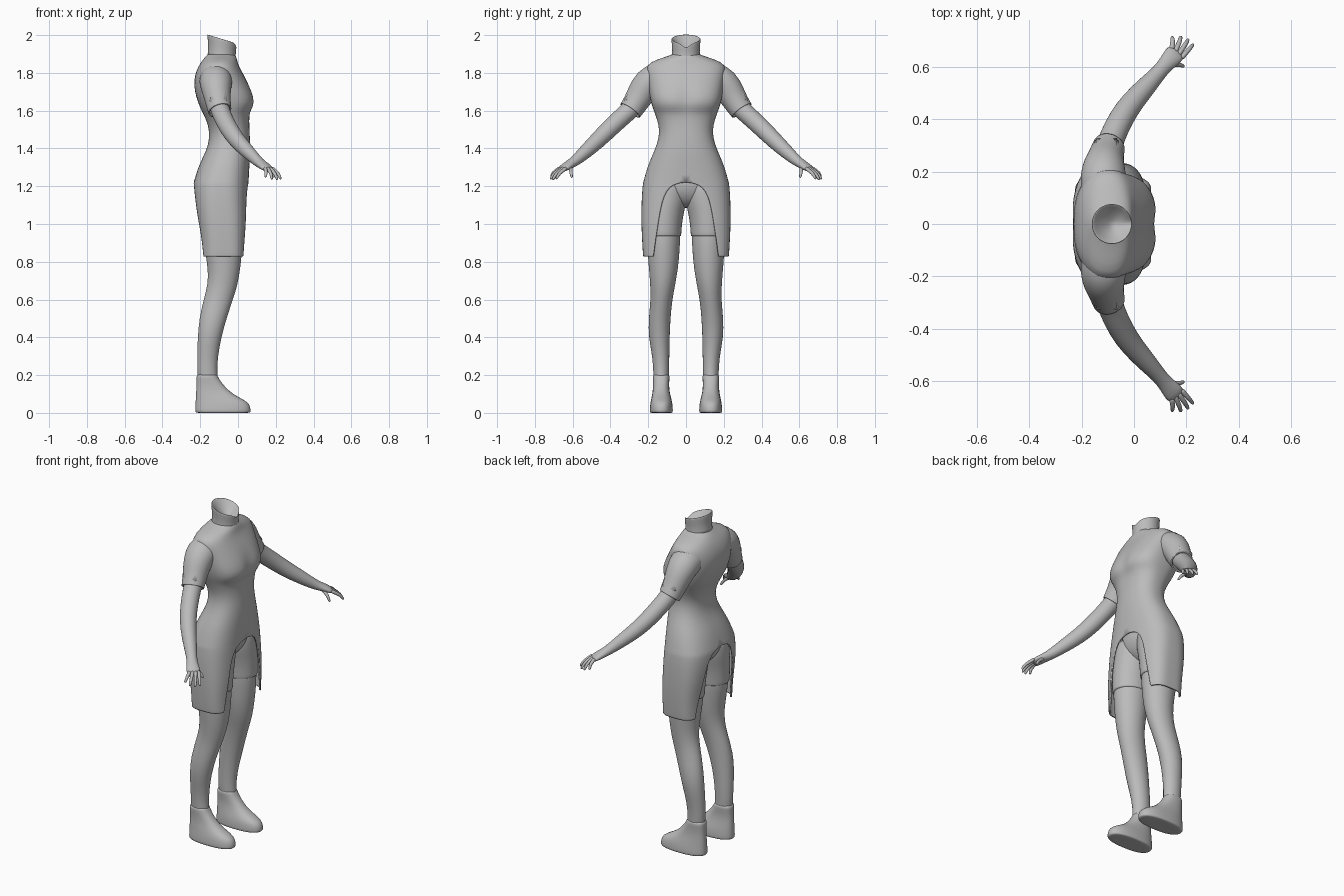
import bpy, bmesh, math
from mathutils import Vector

grey = bpy.data.materials.new("plain grey")
grey.diffuse_color = (0.5, 0.5, 0.5, 1)


def finish(ob, mirror=True, sub=1, thick=0):
    ob.data.materials.append(grey)
    for p in ob.data.polygons:
        p.use_smooth = True
    if mirror:
        m = ob.modifiers.new("mirror", 'MIRROR')
        m.use_axis = (False, True, False)
    if sub:
        s = ob.modifiers.new("smooth", 'SUBSURF')
        s.levels = s.render_levels = sub
    if thick:
        t = ob.modifiers.new("thickness", 'SOLIDIFY')
        t.thickness, t.offset = thick, 0


def loft(name, rings, closed=True, caps=True, **kw):
    """Skin a list of point rings."""
    bm = bmesh.new()
    rows = [[bm.verts.new(p) for p in r] for r in rings]
    n = len(rows[0])
    for a, b in zip(rows, rows[1:]):
        for i in range(n if closed else n - 1):
            j = (i + 1) % n
            bm.faces.new((a[i], a[j], b[j], b[i]))
    if caps and closed:
        bm.faces.new(rows[0][::-1])
        bm.faces.new(rows[-1])
    bmesh.ops.recalc_face_normals(bm, faces=bm.faces)
    me = bpy.data.meshes.new(name)
    bm.to_mesh(me)
    bm.free()
    ob = bpy.data.objects.new(name, me)
    bpy.context.collection.objects.link(ob)
    finish(ob, **kw)
    return ob


def spow(v, e):
    return math.copysign(abs(v) ** e, v)


def oval(z, x0, x1, y0, y1, n=2.0, seg=20):
    """Horizontal superellipse ring."""
    pts = []
    for i in range(seg):
        t = 2 * math.pi * i / seg
        pts.append(((x0 + x1) / 2 + (x1 - x0) / 2 * spow(math.cos(t), 2 / n),
                    (y0 + y1) / 2 + (y1 - y0) / 2 * spow(math.sin(t), 2 / n), z))
    return pts


def tube(name, path, seg=14, **kw):
    """Tube along (x, y, z, side radius, up radius) points."""
    pts = [Vector(p[:3]) for p in path]
    rings = []
    for i, p in enumerate(path):
        d = (pts[min(i + 1, len(pts) - 1)] - pts[max(i - 1, 0)]).normalized()
        side = d.cross(Vector((0, 0, 1))).normalized()
        up = side.cross(d)
        rings.append([pts[i] + side * p[3] * math.cos(a) + up * p[-1] * math.sin(a)
                      for a in (2 * math.pi * k / seg for k in range(seg))])
    return loft(name, rings, **kw)


# Dress: z, back x, front x, half width, squareness, half width of the leg opening
dress_rows = [
    (.828, -.195, .040, .222, 3.6, .172), (.84, -.195, .040, .224, 3.6, .171),
    (.92, -.200, .043, .229, 3.4, .160), (1.0, -.213, .048, .232, 3.2, .148),
    (1.08, -.226, .049, .232, 3.0, .135), (1.15, -.232, .050, .230, 2.8, .117),
    (1.195, -.233, .051, .226, 2.7, .088), (1.215, -.232, .052, .224, 2.6, .050),
    (1.222, -.230, .052, .222, 2.6, 0), (1.30, -.207, .056, .201, 2.4, 0),
    (1.36, -.178, .060, .176, 2.3, 0), (1.42, -.152, .061, .149, 2.3, 0),
    (1.49, -.146, .057, .134, 2.3, 0), (1.55, -.163, .055, .148, 2.4, 0),
    (1.595, -.186, .060, .164, 2.5, 0), (1.625, -.200, .083, .176, 2.7, 0),
    (1.67, -.217, .084, .187, 2.7, 0), (1.73, -.230, .058, .195, 2.6, 0),
    (1.79, -.225, .026, .203, 2.5, 0), (1.84, -.203, -.003, .212, 2.3, 0),
    (1.868, -.182, -.008, .150, 2.1, 0), (1.888, -.165, -.015, .085, 2, 0),
    (1.90, -.150, -.025, .060, 2, 0)]
rings = []
for z, x0, x1, hw, n, edge in dress_rows:
    t0 = math.asin((edge / hw) ** (n / 2))
    ring = []
    for i in range(25):
        t = t0 + (math.pi - 2 * t0) * i / 24
        y = 0 if edge == 0 and i in (0, 24) else hw * math.sin(t) ** (2 / n)
        x = (x0 + x1) / 2 + (x1 - x0) / 2 * spow(math.cos(t), 2 / n)
        if i < 12:  # hollow between the bust
            x -= .016 * math.exp(-(y / .035) ** 2 - ((z - 1.66) / .05) ** 2)
        ring.append((x, y, z))
    rings.append(ring)
loft("dress", rings, closed=False, thick=.008)

# Stand-up collar with a notch in front and a hollow inside
rings = []
for r, zb, zf, notch in [(.086, 1.88, 1.842, 0), (.072, 1.91, 1.872, 0), (.074, 1.96, 1.915, 0),
                         (.078, 2.0, 1.955, .022), (.076, 2.004, 1.958, .024),
                         (.070, 2.0, 1.952, .024), (.045, 1.965, 1.93, 0), (.008, 1.93, 1.92, 0)]:
    ring = []
    for i in range(28):
        a = 2 * math.pi * i / 28
        f = (1 + math.cos(a)) / 2
        d = min(a, 2 * math.pi - a)
        ring.append((-.085 + r * math.cos(a), r * math.sin(a),
                     zb + (zf - zb) * f - notch * math.exp(-(d / .35) ** 2)))
    rings.append(ring)
loft("collar", rings, mirror=False)

# Hips under the dress
loft("hips", [oval(z, -.085 - .12 * s, -.085 + .118 * s, -.185 * s, .185 * s)
              for z, s in [(1.085, .25), (1.10, .5), (1.13, .78), (1.18, .97), (1.23, 1), (1.29, .85)]],
     mirror=False)

# Legs: z, back x, front x, inner y, outer y
leg_rows = [(.12, -.205, -.095, .092, .172), (.20, -.216, -.113, .089, .172),
            (.30, -.217, -.106, .088, .178), (.40, -.214, -.088, .086, .199),
            (.50, -.206, -.060, .082, .199), (.60, -.183, -.026, .072, .187),
            (.68, -.160, .000, .056, .190), (.76, -.160, .012, .042, .197),
            (.84, -.173, .022, .034, .203), (.935, -.186, .026, .029, .208)]
loft("leg", [oval(*r) for r in leg_rows + [(1.0, -.19, .026, .024, .207)]])

# Tight shorts on the thighs
loft("shorts", [oval(*r) for r in [
    (.935, -.184, .024, .031, .206), (.936, -.192, .032, .024, .213), (.95, -.193, .033, .024, .214),
    (1.02, -.197, .035, .018, .214), (1.08, -.200, .036, .006, .212), (1.12, -.202, .036, -.006, .208),
    (1.20, -.200, .034, -.01, .200), (1.25, -.18, .02, 0, .18)]])

# Shoes
loft("shoe", [oval(*r, n=2.4, seg=24) for r in [
    (0, -.20, .04, .085, .175), (0, -.226, .067, .070, .192), (.012, -.227, .068, .069, .193),
    (.045, -.226, .064, .071, .190), (.065, -.225, .040, .075, .186), (.085, -.224, .000, .080, .182),
    (.11, -.222, -.040, .086, .177), (.145, -.220, -.075, .090, .174), (.185, -.220, -.104, .087, .176),
    (.20, -.219, -.108, .087, .176), (.205, -.205, -.12, .098, .165)]])

# Short sleeve
tube("sleeve", [(-.118, .11, 1.765, .08), (-.118, .185, 1.765, .086), (-.115, .225, 1.715, .076),
                (-.108, .255, 1.66, .065), (-.098, .290, 1.608, .060), (-.096, .295, 1.601, .059)],
     seg=20, caps=False, thick=.008)

# Bare arm and palm
tube("arm", [(-.105, .25, 1.665, .052), (-.098, .29, 1.61, .052), (-.082, .335, 1.57, .050),
             (-.050, .405, 1.505, .049), (-.005, .47, 1.44, .045), (.055, .535, 1.38, .038),
             (.100, .585, 1.335, .029), (.125, .615, 1.316, .032, .024),
             (.152, .645, 1.298, .040, .019), (.166, .662, 1.286, .036, .013)], seg=16)

# Fingers: base and tip
for name, base, tip in [("index_finger", (.188, .643, 1.288), (.227, .688, 1.238)),
                        ("middle_finger", (.176, .657, 1.288), (.208, .707, 1.234)),
                        ("ring_finger", (.161, .668, 1.288), (.180, .718, 1.237)),
                        ("little_finger", (.145, .676, 1.290), (.146, .716, 1.248)),
                        ("thumb", (.140, .610, 1.300), (.192, .604, 1.246))]:
    a, b = Vector(base), Vector(tip)
    mid = a.lerp(b, .55) + Vector((.004, .004, .008))
    tube(name, [(*a.lerp(b, -.2), .011), (*a, .011), (*mid, .0095),
                (*a.lerp(b, .92), .008), (*b, .004)], seg=8)

# Pocket pad on the sleeve
bm = bmesh.new()
bmesh.ops.create_cube(bm, size=1)
bmesh.ops.scale(bm, vec=(.092, .075, .030), verts=bm.verts)
bmesh.ops.bevel(bm, geom=bm.edges[:], offset=.006, segments=2, affect='EDGES')
ang = -math.radians(52)
for v in bm.verts:
    y, z = v.co.y, v.co.z - 6 * v.co.x ** 2
    v.co = (v.co.x - .105, .303 + y * math.cos(ang) - z * math.sin(ang),
            1.683 + y * math.sin(ang) + z * math.cos(ang))
me = bpy.data.meshes.new("sleeve_pocket")
bm.to_mesh(me)
bm.free()
pocket = bpy.data.objects.new("sleeve_pocket", me)
bpy.context.collection.objects.link(pocket)
finish(pocket, sub=0)
